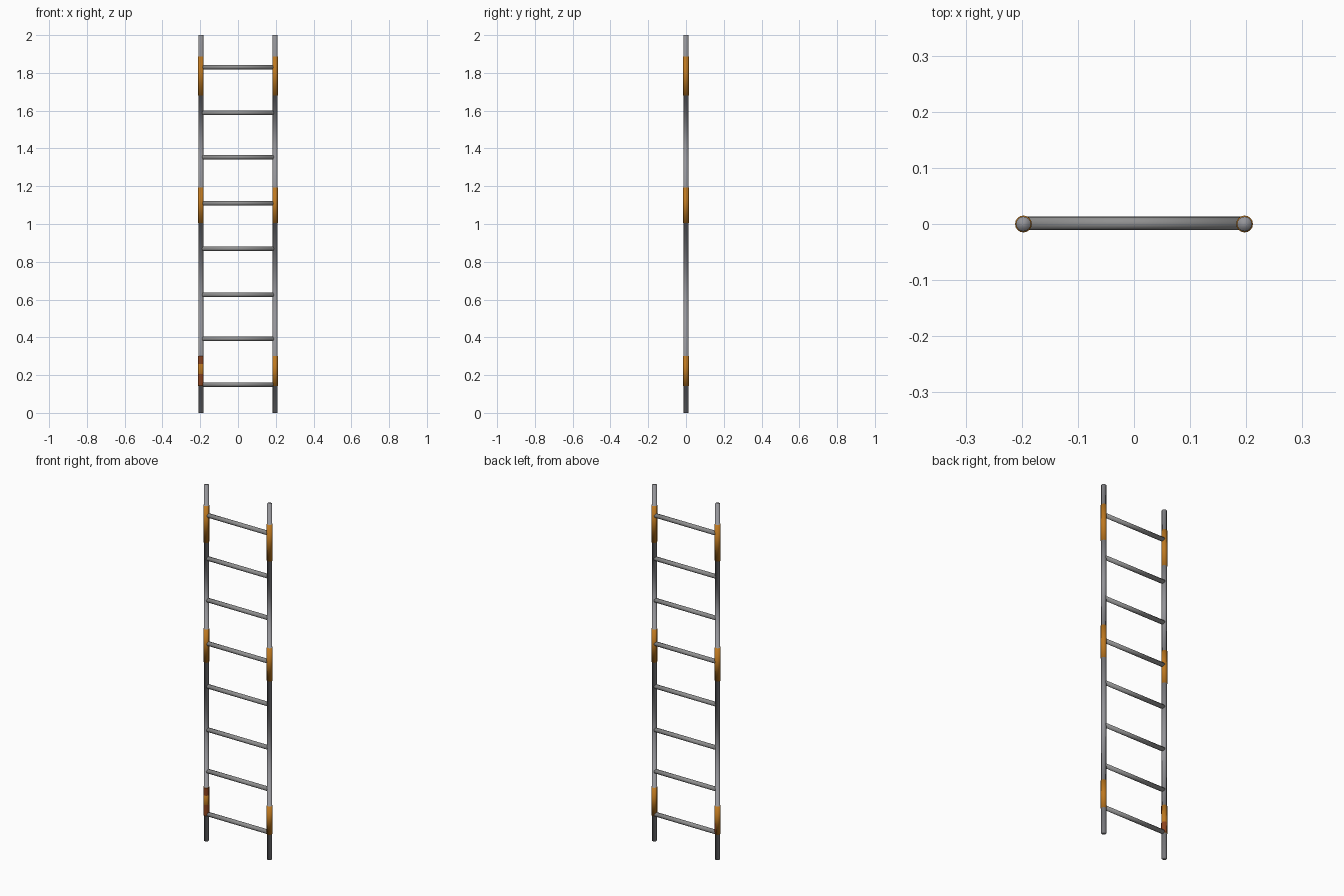
import bpy, bmesh, math
from mathutils import Matrix

cube = bpy.data.objects.get("Cube")
if cube:
    bpy.data.objects.remove(cube)


def material(name, rgb):
    m = bpy.data.materials.new(name)
    m.use_nodes = True
    m.diffuse_color = (*rgb, 1)
    m.node_tree.nodes["Principled BSDF"].inputs["Base Color"].default_value = (*rgb, 1)
    return m


RAIL_STEEL = material("rail_steel", (0.3, 0.3, 0.32))
RUNG_STEEL = material("rung_steel", (0.28, 0.28, 0.28))
ORANGE = material("sleeve_orange", (0.52, 0.19, 0.014))
RUST = material("rust_red", (0.27, 0.055, 0.012))

RAIL_X, RAIL_R, SLEEVE_R, SIDES = 0.197, 0.0132, 0.015, 16
SLEEVES = [(0.143, 0.302), (1.006, 1.192), (1.68, 1.886)]
RUNGS = [0.15, 0.392, 0.625, 0.869, 1.11, 1.354, 1.588, 1.831]


def finish(name, bm, mats):
    for f in bm.faces:
        f.smooth = True
    mesh = bpy.data.meshes.new(name)
    bm.to_mesh(mesh)
    bm.free()
    for m in mats:
        mesh.materials.append(m)
    ob = bpy.data.objects.new(name, mesh)
    bpy.context.collection.objects.link(ob)


def ring(bm, x, r, z, angles):
    return [bm.verts.new((x + r * math.cos(a), r * math.sin(a), z)) for a in angles]


# Side rails: one lathed profile that steps out at each sleeve
profile = [(RAIL_R, 0)]
for low, high in SLEEVES:
    profile += [(RAIL_R, low), (SLEEVE_R, low), (SLEEVE_R, high), (RAIL_R, high)]
profile.append((RAIL_R, 2))
circle = [2 * math.pi * i / SIDES for i in range(SIDES)]

for name, x in (("left_rail", RAIL_X), ("right_rail", -RAIL_X)):
    bm = bmesh.new()
    rings = [ring(bm, x, r, z, circle) for r, z in profile]
    for (r0, _), (r1, _), a, b in zip(profile, profile[1:], rings, rings[1:]):
        for i in range(SIDES):
            j = (i + 1) % SIDES
            face = bm.faces.new((a[i], a[j], b[j], b[i]))
            face.material_index = int(max(r0, r1) == SLEEVE_R)
    bm.faces.new(rings[0][::-1])
    bm.faces.new(rings[-1])
    finish(name, bm, [RAIL_STEEL, ORANGE])

# Rungs: round bars between the rails
for n, z in enumerate(RUNGS, 1):
    bm = bmesh.new()
    place = Matrix.Translation((0, 0.001, z)) @ Matrix.Rotation(math.pi / 2, 4, "Y")
    bmesh.ops.create_cone(bm, cap_ends=True, segments=SIDES, radius1=0.012,
                          radius2=0.012, depth=2 * RAIL_X - 0.014, matrix=place)
    finish(f"rung_{n}", bm, [RUNG_STEEL])

# Rust marks: thin curved plates round the front and inner side of the lowest right sleeve
for n, (low, high, end) in enumerate([(0.258, 0.302, 16), (0.145, 0.205, 20)], 1):
    arc = [2 * math.pi * i / SIDES for i in range(9, end + 1)]
    bm = bmesh.new()
    a = ring(bm, -RAIL_X, SLEEVE_R + 0.0004, low, arc)
    b = ring(bm, -RAIL_X, SLEEVE_R + 0.0004, high, arc)
    for i in range(len(arc) - 1):
        bm.faces.new((a[i], a[i + 1], b[i + 1], b[i]))
    finish(f"rust_mark_{n}", bm, [RUST])
